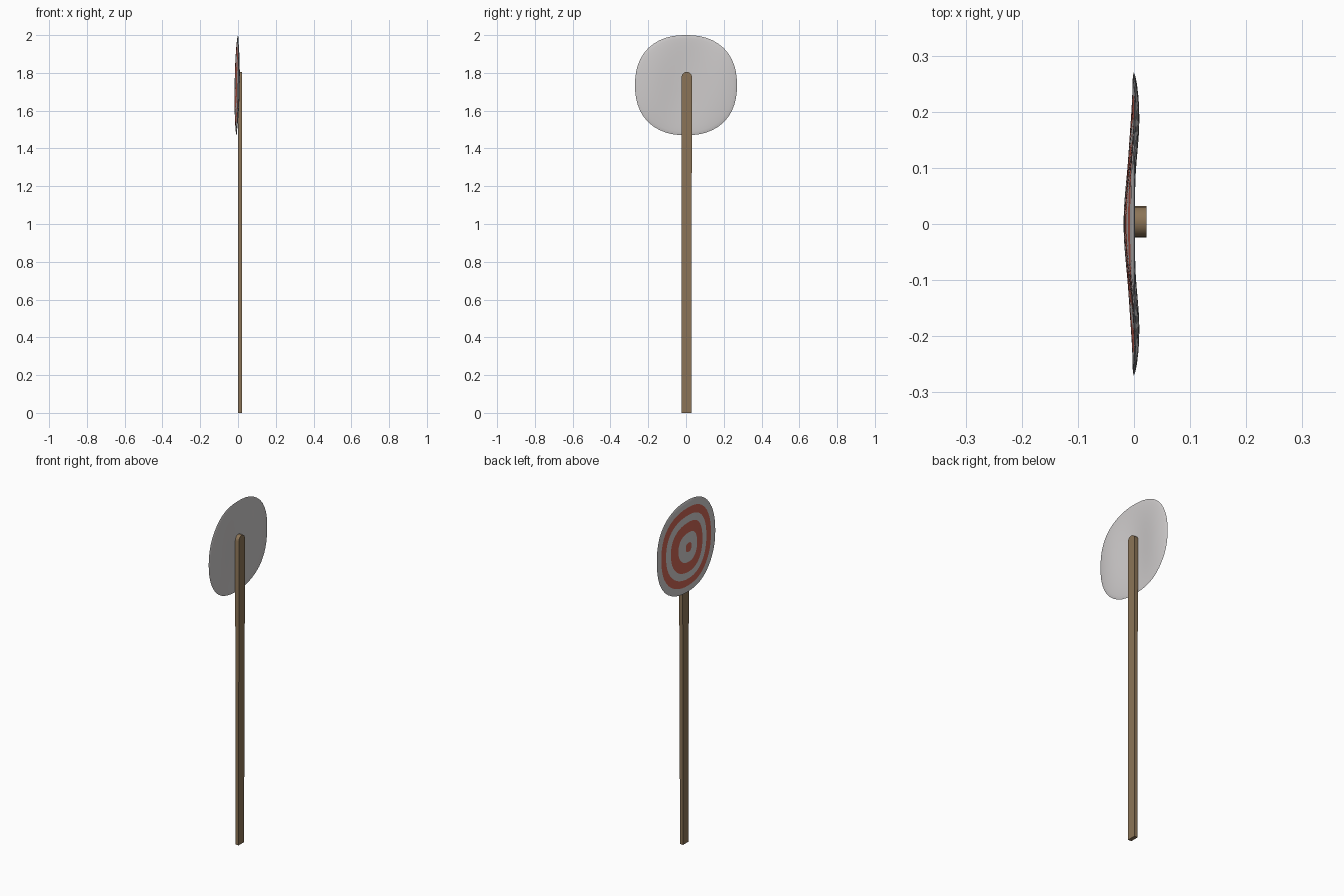
import bpy, bmesh, math

if "Cube" in bpy.data.objects:
    bpy.data.objects.remove(bpy.data.objects["Cube"])


def material(name, rgb):
    m = bpy.data.materials.new(name)
    m.diffuse_color = (*rgb, 1)
    m.use_nodes = True
    m.node_tree.nodes["Principled BSDF"].inputs["Base Color"].default_value = m.diffuse_color
    return m


white = material("off_white", (0.62, 0.60, 0.60))
red = material("target_red", (0.60, 0.13, 0.09))
wood = material("wood_brown", (0.26, 0.175, 0.095))


def finish(bm, name, mats, angle):
    bmesh.ops.recalc_face_normals(bm, faces=bm.faces)
    me = bpy.data.meshes.new(name)
    bm.to_mesh(me)
    bm.free()
    ob = bpy.data.objects.new(name, me)
    bpy.context.collection.objects.link(ob)
    for m in mats:
        me.materials.append(m)
    bpy.ops.object.select_all(action='DESELECT')
    ob.select_set(True)
    bpy.context.view_layer.objects.active = ob
    bpy.ops.object.shade_smooth_by_angle(angle=math.radians(angle))
    return ob


# Post: flat board with a rounded top, slightly wider in its upper part
bm = bmesh.new()
outline = [(-0.023, 0), (0.028, 0), (0.029, 1.24), (0.032, 1.30)]
outline += [(0.004 + 0.028 * math.cos(a), 1.777 + 0.028 * math.sin(a))
            for a in (i * math.pi / 8 for i in range(9))]
outline += [(-0.024, 1.30)]
face = bm.faces.new([bm.verts.new((-0.001, y, z)) for y, z in outline])
ext = bmesh.ops.extrude_face_region(bm, geom=[face])["geom"]
for v in ext:
    if isinstance(v, bmesh.types.BMVert):
        v.co.x = 0.020 if v.co.z < 0.1 else 0.022
finish(bm, "post", [wood], 30)

# Target board: thin, warped, slightly squarish disc, rings painted on the -x side
SEG, CZ, N = 48, 1.735, 2.3
FRACS = [0.10, 0.21, 0.32, 0.43, 0.54, 0.615, 0.69, 0.77, 0.85, 0.93, 0.98, 1.0]


def painted(f):
    return f < 0.11 or 0.33 < f < 0.55 or 0.70 < f < 0.86


def point(f, a, side):
    c, s = math.cos(a), math.sin(a)
    r = f / (abs(c) ** N + abs(s) ** N) ** (1 / N)
    y, dz = 0.27 * r * c, 0.265 * r * s
    t = dz / 0.265
    mid = -0.004 - 0.008 * math.cos(math.pi * y / 0.2) * (1 - t * t) + 0.004 * t
    return (mid + side * 0.006 * math.sqrt(max(0, 1 - f ** 4)), y, CZ + dz)


bm = bmesh.new()
rim = [bm.verts.new(point(1, 2 * math.pi * i / SEG, 0)) for i in range(SEG)]
for side in (-1, 1):
    centre = bm.verts.new(point(0, 0, side))
    prev = None
    for f in FRACS:
        ring = rim if f == 1 else [
            bm.verts.new(point(f, 2 * math.pi * i / SEG, side)) for i in range(SEG)]
        for i in range(SEG):
            j = (i + 1) % SEG
            vs = [prev[i], ring[i], ring[j], prev[j]] if prev else [centre, ring[i], ring[j]]
            fc = bm.faces.new(vs)
            fc.material_index = 1 if side < 0 and painted(f) else 0
        prev = ring
finish(bm, "target_board", [white, red], 60)
